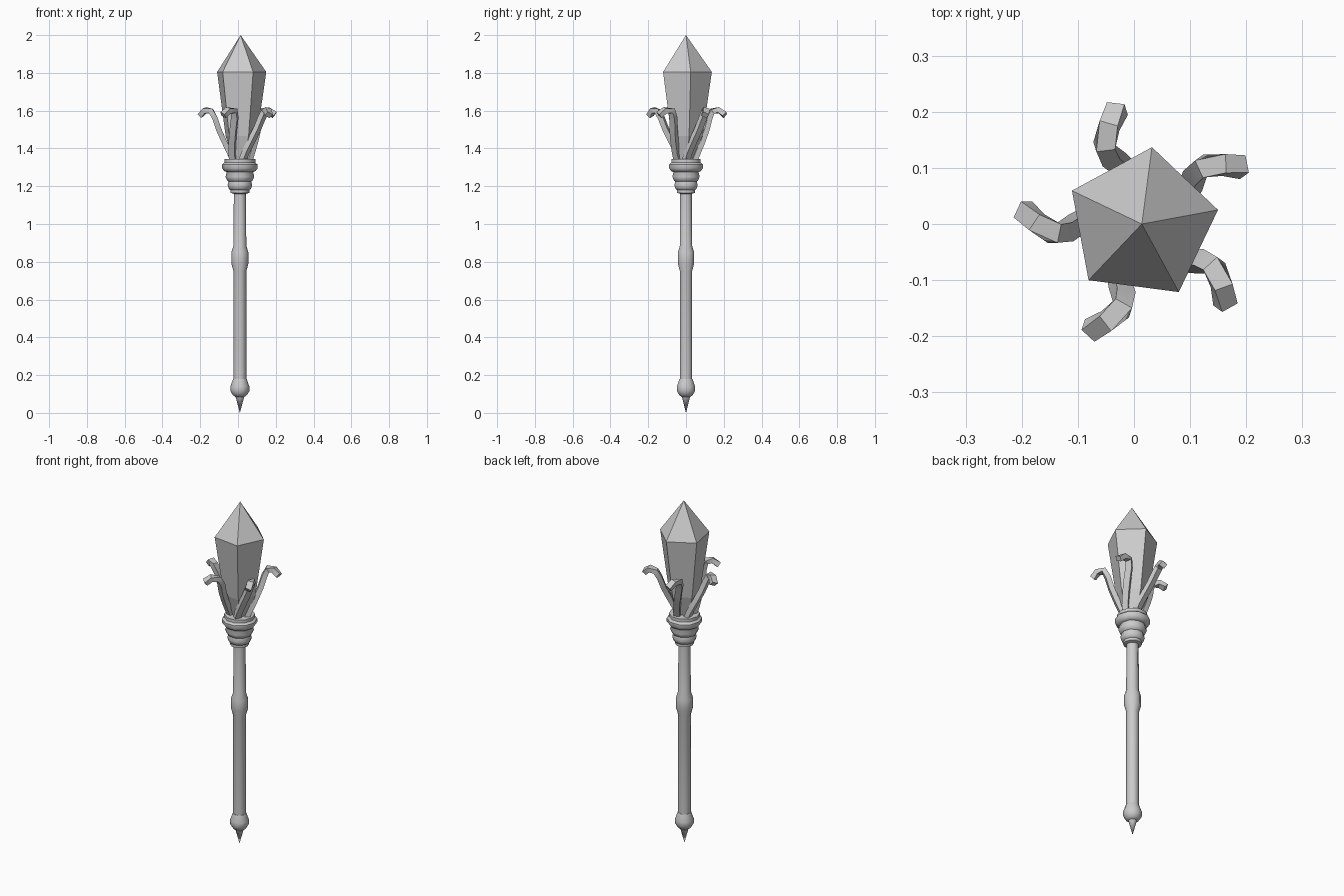
import bpy, bmesh, math
from mathutils import Vector, Matrix

if "Cube" in bpy.data.objects:
    bpy.data.objects.remove(bpy.data.objects["Cube"])

CX = 0.01  # axis of the staff


def finish(name, bm, angle=None):
    bmesh.ops.recalc_face_normals(bm, faces=bm.faces)
    me = bpy.data.meshes.new(name)
    bm.to_mesh(me)
    bm.free()
    ob = bpy.data.objects.new(name, me)
    bpy.context.collection.objects.link(ob)
    if angle:
        bpy.ops.object.select_all(action='DESELECT')
        ob.select_set(True)
        bpy.context.view_layer.objects.active = ob
        bpy.ops.object.shade_smooth_by_angle(angle=math.radians(angle))
    return ob


def lathe(name, profile, sides, phase=0.0, angle=None, cx=CX):
    """Closed turned shape from (radius, z) pairs; radius 0 makes a point."""
    bm = bmesh.new()
    rings = []
    for r, z in profile:
        if r == 0:
            rings.append([bm.verts.new((cx, 0, z))] * sides)
        else:
            rings.append([bm.verts.new((cx + r * math.cos(phase + math.tau * i / sides),
                                        r * math.sin(phase + math.tau * i / sides), z))
                          for i in range(sides)])
    for a, b in zip(rings, rings[1:]):
        for i in range(sides):
            j = (i + 1) % sides
            bm.faces.new(dict.fromkeys((a[i], a[j], b[j], b[i])))
    for ring, (r, z) in ((rings[0], profile[0]), (rings[-1], profile[-1])):
        if r > 0:
            bm.faces.new(ring)
    return finish(name, bm, angle)


def prong(name, path, turn, half_w, half_h):
    """Rectangular bar swept along a path, turned about the staff axis."""
    bm = bmesh.new()
    pts = [Vector(p) for p in path]
    rings = []
    for i, p in enumerate(pts):
        tan = (pts[min(i + 1, len(pts) - 1)] - pts[max(i - 1, 0)]).normalized()
        side = Vector((0, 1, 0))
        side = (side - tan * side.dot(tan)).normalized()
        up = tan.cross(side)
        rings.append([bm.verts.new(p + side * a * half_w + up * b * half_h)
                      for a, b in ((1, 1), (-1, 1), (-1, -1), (1, -1))])
    for a, b in zip(rings, rings[1:]):
        for i in range(4):
            j = (i + 1) % 4
            bm.faces.new((a[i], a[j], b[j], b[i]))
    bm.faces.new(rings[0])
    bm.faces.new(rings[-1])
    bm.transform(Matrix.Translation((CX, 0, 0)) @ Matrix.Rotation(turn, 4, 'Z'))
    return finish(name, bm, 35)


# Shaft with its middle swelling
lathe("shaft", [(0.034, 0.14), (0.034, 0.75), (0.045, 0.79), (0.045, 0.85),
                (0.034, 0.885), (0.032, 1.18)], 10, angle=40)

# Pommel and bottom spike
lathe("pommel", [(0.025, 0.085), (0.038, 0.095), (0.05, 0.115), (0.05, 0.14),
                 (0.036, 0.18)], 10, angle=40)
lathe("spike", [(0, 0.0), (0.024, 0.09)], 10, angle=40)

# Stepped socket below the crystal
lathe("socket", [(0.034, 1.16), (0.05, 1.165), (0.05, 1.18), (0.058, 1.185),
                 (0.065, 1.205), (0.06, 1.225), (0.067, 1.23), (0.076, 1.25),
                 (0.07, 1.275), (0.075, 1.285)], 10, angle=40)
lathe("collar", [(0.07, 1.275), (0.083, 1.28), (0.094, 1.295), (0.094, 1.315),
                 (0.082, 1.325), (0.082, 1.343), (0.05, 1.345)], 10, angle=40)

# Five-sided crystal
lathe("crystal", [(0.04, 1.33), (0.088, 1.465), (0.138, 1.805), (0, 2.0)],
      5, math.radians(10.5), cx=0.014)

# Five hooked prongs: x is outward, y is the sideways swirl
path = [(0.032, -0.027, 1.325), (0.056, -0.025, 1.38), (0.085, -0.014, 1.44),
        (0.112, 0.000, 1.50), (0.132, 0.014, 1.56), (0.152, 0.017, 1.597),
        (0.183, -0.003, 1.602), (0.208, -0.026, 1.577)]
for k in range(5):
    prong(f"prong_{k + 1}", path, math.radians(180 + 72 * k), 0.017, 0.014)
